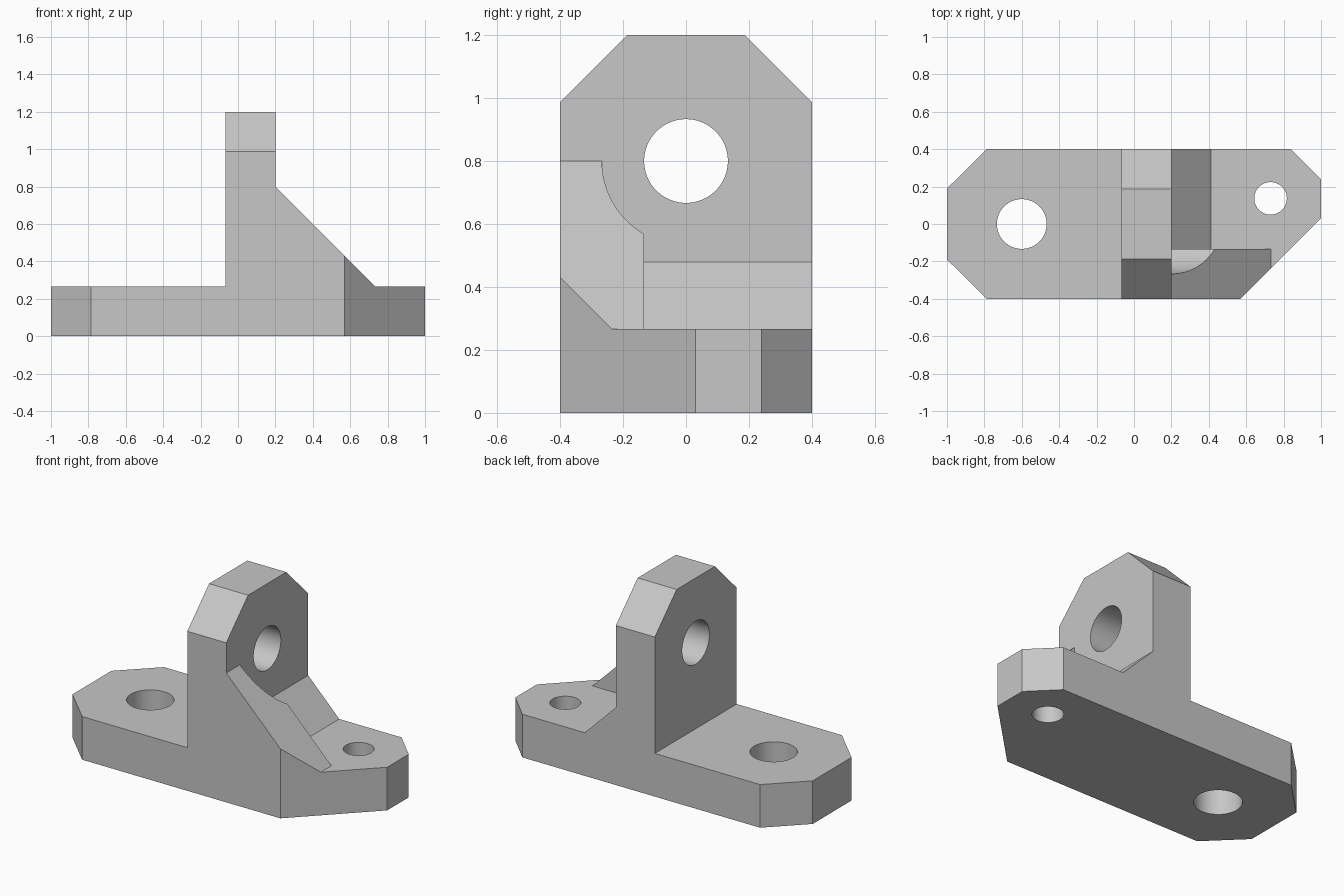
import bpy
import bmesh
from mathutils import Matrix, Vector

cube = bpy.data.objects.get("Cube")
if cube:
    bpy.data.objects.remove(cube, do_unlink=True)

grey = bpy.data.materials.new("light_grey")
grey.use_nodes = True
GREY = (0.57, 0.57, 0.57, 1)
grey.diffuse_color = GREY
grey.node_tree.nodes["Principled BSDF"].inputs["Base Color"].default_value = GREY


def finish(name, bm):
    bmesh.ops.recalc_face_normals(bm, faces=bm.faces)
    mesh = bpy.data.meshes.new(name)
    bm.to_mesh(mesh)
    bm.free()
    mesh.materials.append(grey)
    obj = bpy.data.objects.new(name, mesh)
    bpy.context.collection.objects.link(obj)
    return obj


def prism(name, outline, axis, start, end):
    """Extrude a 2D outline along x, y or z."""
    place = {"x": lambda a, b: (start, a, b),
             "y": lambda a, b: (a, start, b),
             "z": lambda a, b: (a, b, start)}[axis]
    bm = bmesh.new()
    face = bm.faces.new([bm.verts.new(place(a, b)) for a, b in outline])
    moved = bmesh.ops.extrude_face_region(bm, geom=[face])["geom"]
    offset = Vector([(end - start) * (axis == k) for k in "xyz"])
    bmesh.ops.translate(bm, vec=offset,
                        verts=[v for v in moved if isinstance(v, bmesh.types.BMVert)])
    return finish(name, bm)


def cylinder(name, centre, radius, depth, axis):
    bm = bmesh.new()
    turn = Matrix.Rotation(1.5707963, 4, "Y") if axis == "x" else Matrix()
    bmesh.ops.create_cone(bm, cap_ends=True, segments=96, radius1=radius,
                          radius2=radius, depth=depth,
                          matrix=Matrix.Translation(centre) @ turn)
    return finish(name, bm)


def combine(target, tool, operation):
    """Apply a boolean and discard the tool."""
    mod = target.modifiers.new("cut", "BOOLEAN")
    mod.operation, mod.solver, mod.object = operation, "EXACT", tool
    bpy.context.view_layer.objects.active = target
    bpy.ops.object.modifier_apply(modifier=mod.name)
    bpy.data.objects.remove(tool, do_unlink=True)


T = 0.267  # plate thickness

# Plate, upright and low fillet as one front profile
bracket = prism("bracket", [(-1.1, 0), (1.1, 0), (1.1, T), (0.413, T), (0.2, 0.48),
                            (0.2, 1.3), (-0.067, 1.3), (-0.067, T), (-1.1, T)],
                "y", -0.5, 0.5)

# Tall gusset with clearance around the upright's hole
gusset = prism("gusset", [(0.1, 0.2), (0.8, 0.2), (0.1, 0.9)], "y", -0.6, -0.133)
combine(gusset, cylinder("clearance", (0.7, 0, 0.8), 0.267, 1.0, "x"), "DIFFERENCE")
combine(bracket, gusset, "UNION")

# Trim to the plan outline with clipped corners
plan = prism("plan_outline", [(-1, -0.19), (-0.787, -0.4), (0.57, -0.4), (1, 0.03),
                              (1, 0.24), (0.84, 0.4), (-0.787, 0.4), (-1, 0.19)],
             "z", -0.2, 1.5)
combine(bracket, plan, "INTERSECT")

# Trim to the side outline with clipped top corners
side = prism("side_outline", [(-0.6, -0.1), (0.6, -0.1), (0.6, 0.787), (0.187, 1.2),
                              (-0.187, 1.2), (-0.6, 0.787)], "x", -1.2, 1.2)
combine(bracket, side, "INTERSECT")

# Through holes
for centre, radius, axis in [((0, 0, 0.8), 0.133, "x"),
                             ((-0.6, 0, 0.1), 0.133, "z"),
                             ((0.73, 0.137, 0.1), 0.087, "z")]:
    combine(bracket, cylinder("hole", centre, radius, 0.8, axis), "DIFFERENCE")

bpy.ops.object.select_all(action="DESELECT")
bracket.select_set(True)
bpy.context.view_layer.objects.active = bracket
bpy.ops.object.shade_smooth_by_angle(angle=0.5)
